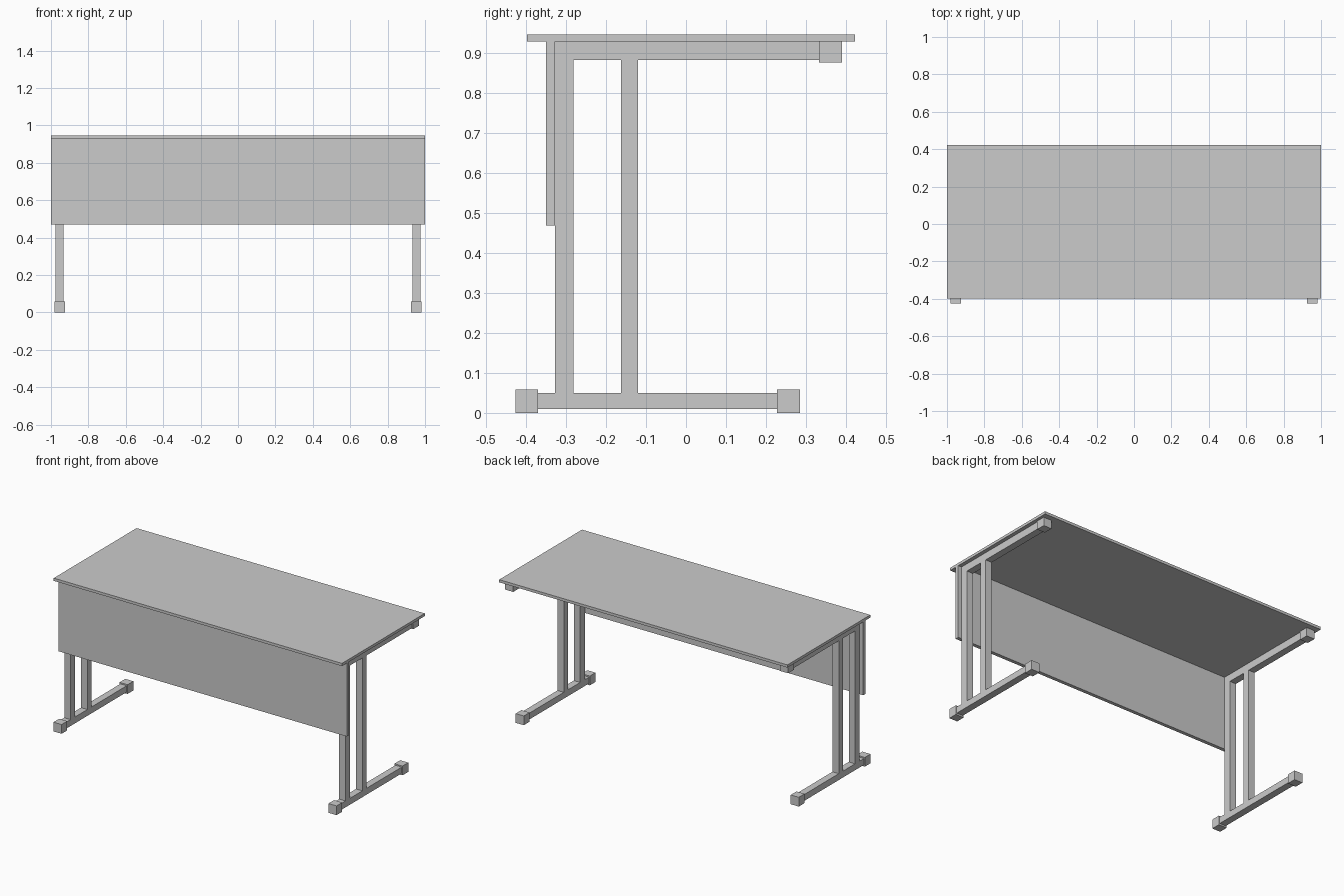
import bpy, bmesh
from mathutils import Matrix, Vector

if "Cube" in bpy.data.objects:
    bpy.data.objects.remove(bpy.data.objects["Cube"])


def box(name, x, y, z, mirror=False):
    """Box from (min, max) ranges, optionally mirrored across x = 0."""
    lo, hi = Vector((x[0], y[0], z[0])), Vector((x[1], y[1], z[1]))
    bm = bmesh.new()
    bmesh.ops.create_cube(bm, size=1, matrix=Matrix.Translation((lo + hi) / 2)
                          @ Matrix.Diagonal((*(hi - lo), 1)))
    mesh = bpy.data.meshes.new(name)
    bm.to_mesh(mesh)
    bm.free()
    ob = bpy.data.objects.new(name, mesh)
    bpy.context.collection.objects.link(ob)
    if mirror:
        ob.modifiers.new("Mirror", 'MIRROR').use_axis[0] = True
    return ob


# Desk top and front privacy panel
box("desk_top", (-1, 1), (-0.398, 0.423), (0.929, 0.946))
box("front_panel", (-1, 1), (-0.350, -0.328), (0.469, 0.929))

# Side frames: square tubes, mirrored left/right
tube = (0.932, 0.976)
box("front_leg", tube, (-0.328, -0.282), (0.05, 0.929), True)
box("rear_leg", tube, (-0.162, -0.120), (0.05, 0.883), True)
box("top_rail", tube, (-0.282, 0.333), (0.883, 0.929), True)
box("foot_rail", tube, (-0.370, 0.228), (0.01, 0.05), True)

# End caps, slightly larger than the tubes
cap = (0.926, 0.982)
box("front_foot_cap", cap, (-0.426, -0.370), (0, 0.058), True)
box("rear_foot_cap", cap, (0.228, 0.285), (0, 0.058), True)
box("top_rail_cap", cap, (0.333, 0.390), (0.876, 0.929), True)
